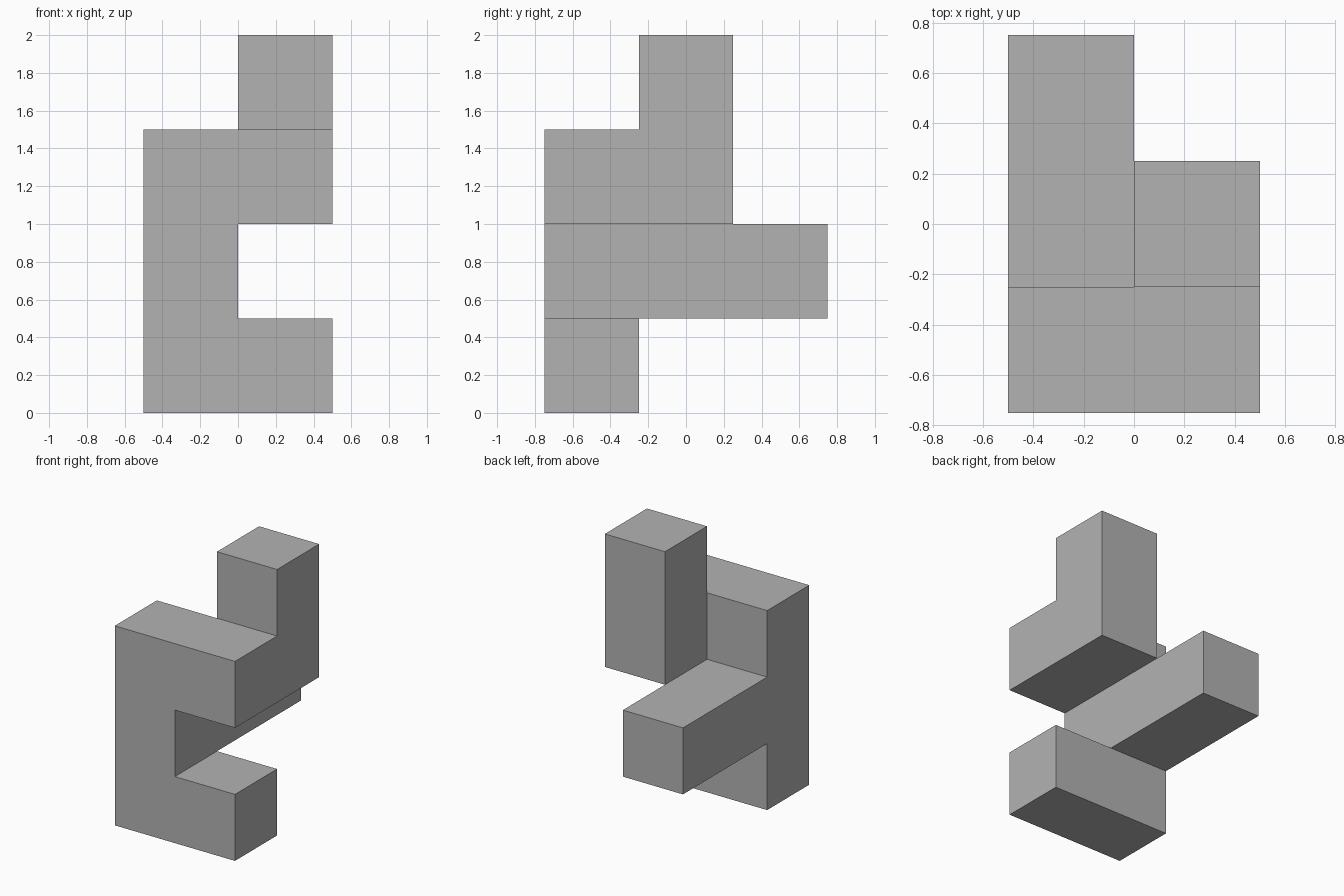
import bpy
import bmesh
from mathutils import Vector

cube = bpy.data.objects.get("Cube")
if cube:
    bpy.data.objects.remove(cube, do_unlink=True)

SIZE = 0.5
ORIGIN = Vector((-0.5, -0.75, 0))

# Plain grey
grey = bpy.data.materials.new("plain_grey")
grey.use_nodes = True
grey.diffuse_color = (0.45, 0.45, 0.45, 1)
grey.node_tree.nodes["Principled BSDF"].inputs["Base Color"].default_value = grey.diffuse_color


def run(start, direction, count):
    """Grid cells of one straight bar."""
    return {tuple(s + d * i for s, d in zip(start, direction)) for i in range(count)}


# Bars of the block, on a grid of unit cells
foot = run((0, 0, 0), (1, 0, 0), 2)
post = run((0, 0, 0), (0, 0, 1), 3)
rear_beam = run((0, 0, 1), (0, 1, 0), 3)
upper_arm = run((0, 0, 2), (1, 0, 0), 2)
side_arm = run((1, 0, 2), (0, 1, 0), 2)
tower = run((1, 1, 2), (0, 0, 1), 2)
cells = foot | post | rear_beam | upper_arm | side_arm | tower

# Outer skin: only faces without a neighbouring cell
bm = bmesh.new()
for cell in cells:
    centre = Vector(cell) + Vector((0.5, 0.5, 0.5))
    for axis in range(3):
        for sign in (-1, 1):
            n = Vector((0, 0, 0))
            n[axis] = sign
            if tuple(c + int(d) for c, d in zip(cell, n)) in cells:
                continue
            u = Vector((0, 0, 0))
            u[(axis + 1) % 3] = 1
            v = n.cross(u)
            corners = [u + v, v - u, -u - v, u - v]
            bm.faces.new([bm.verts.new(ORIGIN + SIZE * (centre + (n + c) / 2))
                          for c in corners])

# Join the skin and merge flat areas
bmesh.ops.remove_doubles(bm, verts=bm.verts, dist=0.001)
bmesh.ops.dissolve_limit(bm, angle_limit=0.01, verts=bm.verts, edges=bm.edges)

mesh = bpy.data.meshes.new("interlocking_block")
bm.to_mesh(mesh)
bm.free()
mesh.materials.append(grey)
block = bpy.data.objects.new("interlocking_block", mesh)
bpy.context.collection.objects.link(block)
